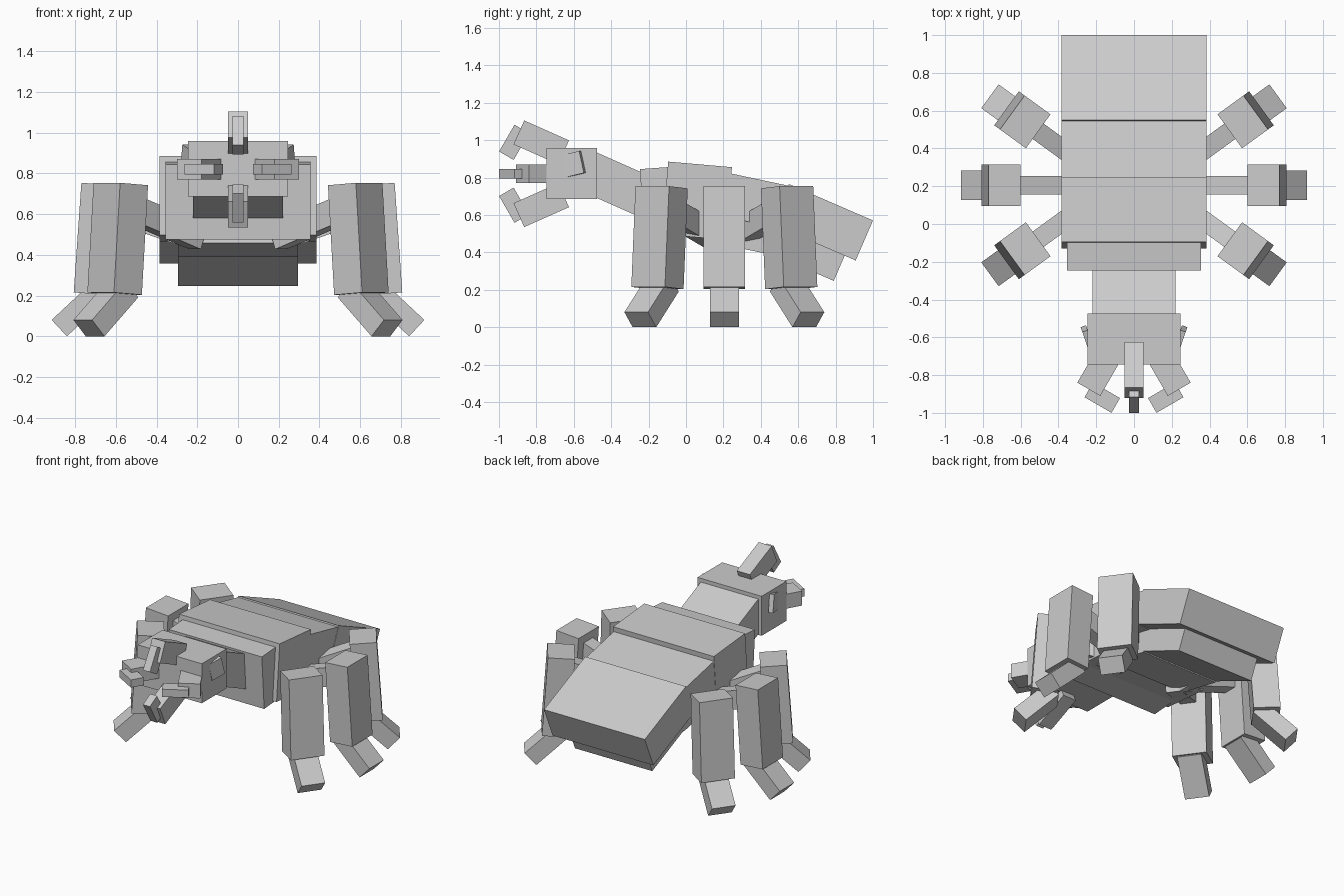
import bpy
import bmesh
from math import radians
from mathutils import Matrix, Vector

if "Cube" in bpy.data.objects:
    bpy.data.objects.remove(bpy.data.objects["Cube"], do_unlink=True)

grey = bpy.data.materials.new("light grey")
grey.use_nodes = True
COLOUR = (0.6, 0.6, 0.6, 1)
grey.diffuse_color = COLOUR
grey.node_tree.nodes["Principled BSDF"].inputs["Base Color"].default_value = COLOUR


def box(name, size, matrix):
    """Box of the given size, its centre placed by the matrix."""
    bm = bmesh.new()
    bmesh.ops.create_cube(bm, size=1)
    bm.transform(matrix @ Matrix.Diagonal((*size, 1)))
    mesh = bpy.data.meshes.new(name)
    bm.to_mesh(mesh)
    bm.free()
    mesh.materials.append(grey)
    obj = bpy.data.objects.new(name, mesh)
    bpy.context.collection.objects.link(obj)


def slab(name, width, corner, length, height, pitch, frame=Matrix()):
    """Box hung from its upper front edge (y, z), sloping down by pitch degrees."""
    m = Matrix.Translation((0, *corner)) @ Matrix.Rotation(radians(-pitch), 4, "X")
    m = m @ Matrix.Translation((0, length / 2, -height / 2))
    box(name, (width, length, height), frame @ m)


# Body segments, from the neck to the tail
slab("neck", 0.44, (-0.50, 0.944), 0.42, 0.222, 24)
slab("front_thorax", 0.71, (-0.247, 0.845), 0.25, 0.37, -4)
slab("thorax", 0.77, (-0.095, 0.885), 0.342, 0.39, 5)
slab("front_abdomen", 0.766, (0.20, 0.83), 0.36, 0.233, 12)
slab("front_belly", 0.59, (0.152, 0.605), 0.33, 0.15, 12)
slab("rear_abdomen", 0.77, (0.55, 0.765), 0.49, 0.233, 23.4)
slab("rear_belly", 0.59, (0.455, 0.556), 0.43, 0.15, 23.4)

# Head and tilted side eyes
box("head", (0.49, 0.27, 0.273), Matrix.Translation((0, -0.61, 0.822)))
for side, label in ((1, "left"), (-1, "right")):
    eye = (Matrix.Translation((side * 0.248, -0.60, 0.872))
           @ Matrix.Rotation(radians(-19 * side), 4, "Z")
           @ Matrix.Rotation(radians(13), 4, "X"))
    box(label + "_eye", (0.03, 0.1, 0.12), eye)

# Four jaws arranged in a cross around the mouth
for turn, label in enumerate(("upper", "left", "lower", "right")):
    frame = (Matrix.Translation((0, 0, 0.82))
             @ Matrix.Rotation(radians(90 * turn), 4, "Y"))
    if turn % 2:
        slab(label + "_jaw", 0.1, (-0.84, 0.30), 0.26, 0.14, 30, frame)
    else:
        slab(label + "_jaw", 0.1, (-0.865, 0.285), 0.262, 0.14, 24, frame)
    slab(label + "_jaw_tip", 0.053, (-0.917, 0.262), 0.09, 0.165, 30, frame)

# Six legs fanned out from a hip on each side
for side, side_label in ((1, "left"), (-1, "right")):
    for fan, label in ((-36, "front"), (0, "middle"), (36, "rear")):
        heading = fan if side > 0 else 180 - fan
        frame = (Matrix.Translation((side * 0.114, 0.205, 0))
                 @ Matrix.Rotation(radians(heading - 90), 4, "Z"))
        name = label + "_" + side_label
        slab(name + "_hip", 0.1, (0.08, 0.546), 0.5, 0.125, -19, frame)
        slab(name + "_leg", 0.222, (0.486, 0.742), 0.17, 0.54, -4, frame)
        slab(name + "_foot", 0.156, (0.597, 0.271), 0.28, 0.11, 43, frame)
